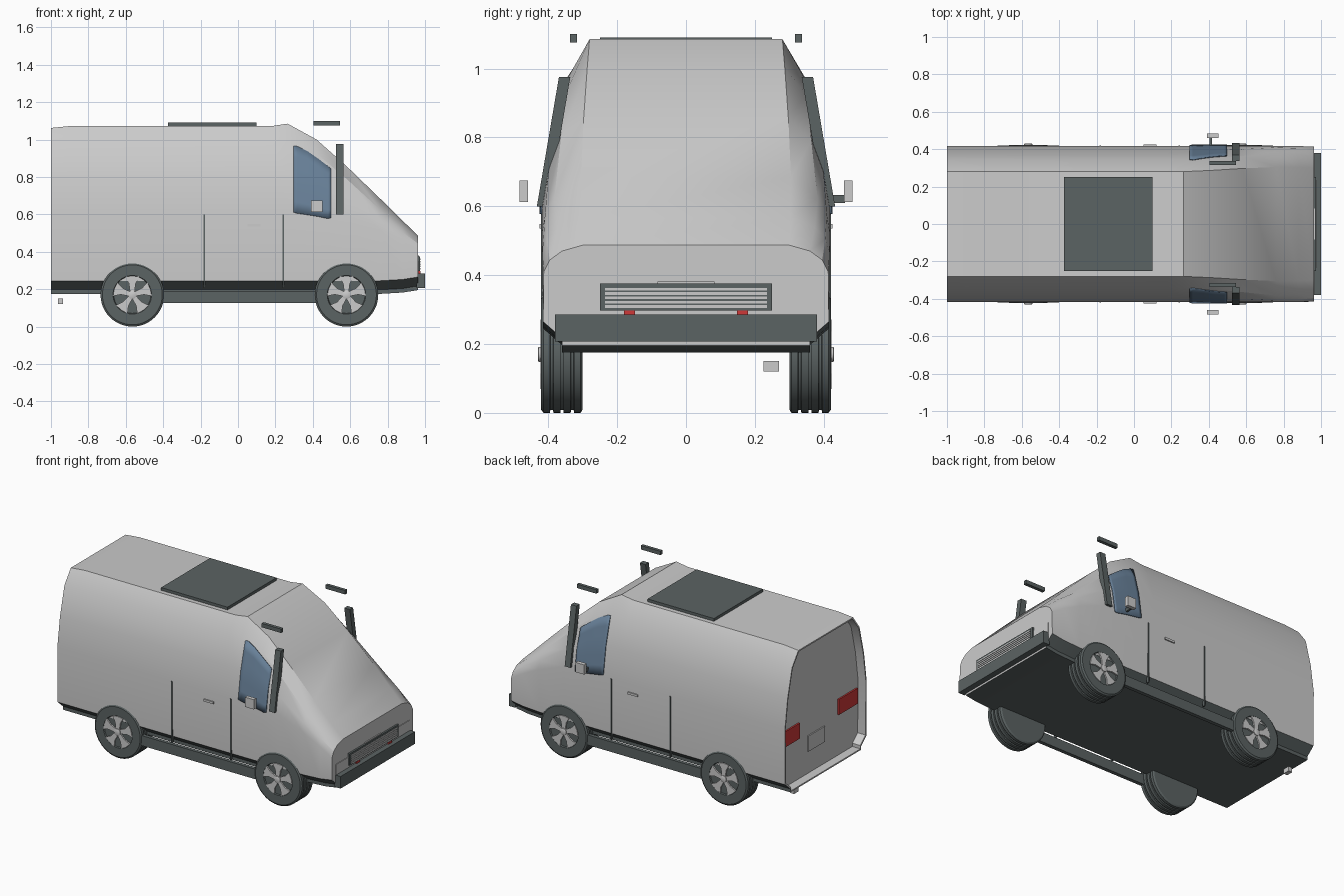
import bpy, bmesh, math
from mathutils import Vector
from mathutils.bvhtree import BVHTree

if "Cube" in bpy.data.objects:
    bpy.data.objects.remove(bpy.data.objects["Cube"], do_unlink=True)


def material(name, r, g, b):
    m = bpy.data.materials.new(name)
    m.use_nodes = True
    m.diffuse_color = (r, g, b, 1)
    m.node_tree.nodes["Principled BSDF"].inputs["Base Color"].default_value = (r, g, b, 1)
    return m


PAINT = material("light grey paint", 0.60, 0.60, 0.60)
DARK = material("dark grey trim", 0.105, 0.125, 0.125)
GLASS = material("blue glass", 0.14, 0.22, 0.32)
RED = material("red lamp", 0.62, 0.04, 0.04)


def finish(name, bm, *mats, smooth=None):
    bmesh.ops.recalc_face_normals(bm, faces=bm.faces)
    me = bpy.data.meshes.new(name)
    bm.to_mesh(me)
    bm.free()
    ob = bpy.data.objects.new(name, me)
    bpy.context.collection.objects.link(ob)
    for m in mats:
        me.materials.append(m)
    if smooth:
        bpy.ops.object.select_all(action='DESELECT')
        ob.select_set(True)
        bpy.context.view_layer.objects.active = ob
        bpy.ops.object.shade_smooth_by_angle(angle=math.radians(smooth))
    return ob


def box(name, lo, hi, mat, lean=0.0):
    """Box between two corners; lean shifts the top along y."""
    bm = bmesh.new()
    bmesh.ops.create_cube(bm, size=1)
    for v in bm.verts:
        top = v.co.z > 0
        v.co = Vector([(a + b) / 2 + c * (b - a) for a, b, c in zip(lo, hi, v.co)])
        v.co.y += lean if top else 0
    return finish(name, bm, mat)


def side_box(name, s, x, y, z, mat, lean=0.0):
    """Box on the left (s=1) or right (s=-1) flank; y is measured outward."""
    ys = sorted((s * y[0], s * y[1]))
    return box(name, (x[0], ys[0], z[0]), (x[1], ys[1], z[1]), mat, s * lean)


def bridge(bm, a, b, mat=lambda i: 0):
    n = len(a)
    for i in range(n):
        j = (i + 1) % n
        bm.faces.new((a[i], a[j], b[j], b[i])).material_index = mat(i)


# ---- body shell: lofted half profiles ----
# x, lip bottom z, belt (y, z), shoulder (y, z), roof edge (y, z)
STATIONS = [
    (-1.00, .175, (.418, .60), (.345, .975), (.280, 1.062)),
    (-0.90, .175, (.418, .60), (.345, .975), (.280, 1.072)),
    (0.18, .175, (.418, .60), (.345, .975), (.280, 1.072)),
    (0.265, .175, (.418, .60), (.345, .970), (.280, 1.085)),
    (0.42, .175, (.418, .60), (.350, .925), (.287, 1.000)),
    (0.58, .175, (.418, .59), (.364, .790), (.297, .858)),
    (0.76, .175, (.418, .52), (.382, .625), (.305, .684)),
    (0.88, .182, (.417, .46), (.374, .540), (.303, .566)),
    (0.962, .195, (.413, .41), (.360, .470), (.300, .487)),
]


def section(st):
    x, low, belt, sh, roof = st
    mid = ((belt[0] + sh[0]) / 2 + .009, (belt[1] + sh[1]) / 2 + .004)
    half = [(.36, low), (.36, low + .022), (.415, low + .07), belt, mid, sh, roof]
    return [Vector((x, y, z)) for y, z in half] + [Vector((x, -y, z)) for y, z in reversed(half)]


def shrunk(ring, x, k):
    return [Vector((x, p.y * k, .62 + (p.z - .62) * k)) for p in ring]


bm = bmesh.new()
rear = section(STATIONS[0])
rings = [shrunk(rear, -.945, .975), shrunk(rear, -1, .98)] + [section(s) for s in STATIONS]
rings = [[bm.verts.new(p) for p in r] for r in rings]
for k, (a, b) in enumerate(zip(rings, rings[1:])):
    # lower chamfer and floor are dark, the rear recess is painted
    bridge(bm, a, b, lambda i: 1 if k > 1 and i in (0, 1, 11, 12, 13) else 0)
bm.faces.new(rings[0])
bm.faces.new(rings[-1])
bmesh.ops.recalc_face_normals(bm, faces=bm.faces)
tree = BVHTree.FromBMesh(bm)
finish("van_body", bm, PAINT, DARK, smooth=28)


def flank_y(x, z):
    hit = tree.ray_cast(Vector((x, 2, z)), Vector((0, -1, 0)))[0]
    return hit.y if hit else .4


# ---- side windows laid on the flank ----
def side_window(name, s):
    cols = [(.297, .612, .965), (.315, .606, .964), (.37, .598, .938),
            (.43, .588, .896), (.482, .577, .856), (.498, .582, .842)]
    bm = bmesh.new()
    grid = []
    for x, lo, hi in cols:
        zs = [lo + (hi - lo) * t / 6 for t in range(7)]
        grid.append([bm.verts.new((x, s * (flank_y(x, z) + .004), z)) for z in zs])
    for a, b in zip(grid, grid[1:]):
        for i in range(6):
            f = bm.faces.new((a[i], b[i], b[i + 1], a[i + 1]))
            f.normal_update()
            if f.normal.y * s < 0:
                f.normal_flip()
    ob = finish(name, bm, GLASS, smooth=40)
    mod = ob.modifiers.new("thickness", 'SOLIDIFY')
    mod.thickness, mod.offset = .006, 0


# ---- wheels ----
def lathe(name, cx, cz, profile, mat, n=48, smooth=30):
    """Turn (y, radius) pairs around an axle along y."""
    bm = bmesh.new()
    rs = [[bm.verts.new((cx + r * math.cos(t * math.tau / n), y, cz + r * math.sin(t * math.tau / n)))
           for t in range(n)] for y, r in profile]
    for a, b in zip(rs, rs[1:]):
        bridge(bm, a, b)
    bm.faces.new(rs[0])
    bm.faces.new(rs[-1])
    return finish(name, bm, mat, smooth=smooth)


def wheel(name, s, cx):
    cz, R = .17, .17
    prof = [(.30, .12), (.30, .160), (.306, R)]
    for g in (.33, .36, .39):
        prof += [(g - .005, R), (g - .004, R - .008), (g + .004, R - .008), (g + .005, R)]
    prof += [(.414, R), (.421, .160), (.421, .103), (.414, .099)]
    lathe(name + "_tyre", cx, cz, [(s * y, r) for y, r in prof], DARK)
    # spoked rim: hub, five flared spokes and a thin ring
    lathe(name + "_hub", cx, cz, [(s * .41, .022), (s * .428, .022), (s * .430, .018)], PAINT, 20)
    bm = bmesh.new()
    for k in range(5):
        a = math.pi / 2 + k * math.tau / 5
        u, v = Vector((math.cos(a), 0, math.sin(a))), Vector((-math.sin(a), 0, math.cos(a)))
        c = Vector((cx, 0, cz))
        flat = [c + u * r + v * w for r, w in
                ((.012, -.012), (.06, -.018), (.096, -.038), (.101, 0), (.096, .038), (.06, .018), (.012, .012))]
        lo = [bm.verts.new(p + Vector((0, s * .410, 0))) for p in flat]
        hi = [bm.verts.new(p + Vector((0, s * .423, 0))) for p in flat]
        bridge(bm, lo, hi)
        bm.faces.new(lo)
        bm.faces.new(hi)
    finish(name + "_spokes", bm, PAINT)


# ---- parts on both flanks ----
for s, side in ((1, "left"), (-1, "right")):
    side_window(side + "_window", s)
    wheel(side + "_rear_wheel", s, -.565)
    wheel(side + "_front_wheel", s, .58)
    side_box(side + "_sill", s, (-.45, .45), (.392, .416), (.125, .19), DARK)
    side_box(side + "_rear_door_gap", s, (-.184, -.176), (.405, .421), (.205, .60), DARK)
    side_box(side + "_front_door_gap", s, (.238, .246), (.405, .421), (.205, .60), DARK)
    side_box(side + "_door_handle", s, (.05, .12), (.41, .425), (.535, .549), PAINT)
    side_box(side + "_windscreen_pillar", s, (.525, .565), (.400, .433), (.60, .975), DARK, lean=-.064)
    side_box(side + "_upper_bar", s, (.405, .545), (.316, .337), (1.075, 1.10), DARK)
    side_box(side + "_mirror", s, (.39, .452), (.459, .484), (.612, .675), PAINT)
    side_box(side + "_tail_lamp", s, (-.955, -.94), (.20, .392), (.45, .55), RED)
    side_box(side + "_front_marker", s, (.955, .975), (.148, .18), (.283, .298), RED)
box("mirror_arm", (.404, .415, .610), (.416, .462, .632), DARK)

# ---- roof, nose and tail ----
box("roof_panel", (-.375, -.25, 1.065), (.10, .25, 1.09), DARK)
box("front_bumper", (.955, -.38, .207), (1.0, .38, .285), DARK)
box("nose_panel", (.955, -.38, .265), (.966, .38, .352), PAINT)
box("grille", (.955, -.25, .298), (.974, .25, .375), DARK)
for i in range(5):
    z = .305 + i * .0125
    box(f"grille_slat_{i + 1}", (.96, -.235, z), (.977, .235, z + .008), PAINT)
box("nose_trim", (.955, -.083, .374), (.968, .083, .381), PAINT)
box("rear_plate", (-.953, -.06, .33), (-.94, .11, .43), PAINT)
box("exhaust", (-.962, .225, .12), (-.935, .27, .15), PAINT)
